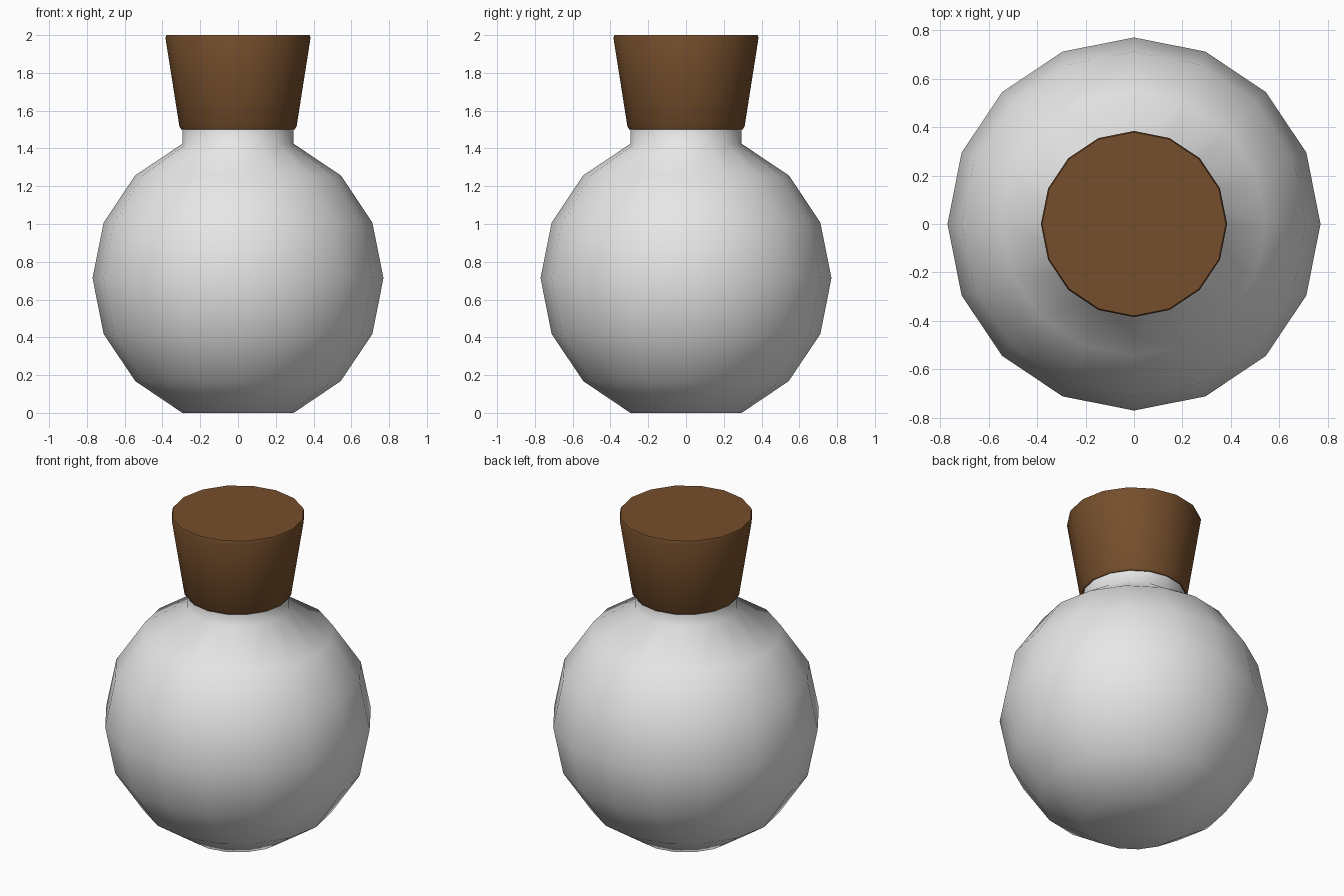
import bpy, bmesh, math

cube = bpy.data.objects.get("Cube")
if cube:
    bpy.data.objects.remove(cube)

SIDES = 16


def make_material(name, rgb):
    mat = bpy.data.materials.new(name)
    mat.use_nodes = True
    colour = (*rgb, 1)
    mat.diffuse_color = colour
    mat.node_tree.nodes["Principled BSDF"].inputs["Base Color"].default_value = colour
    return mat


def lathe(name, profile, mat, sharp_angle):
    """Turn a bottom-to-top (radius, height) profile and cap both ends."""
    bm = bmesh.new()
    rings = []
    for r, z in profile:
        angles = [2 * math.pi * i / SIDES for i in range(SIDES)]
        rings.append([bm.verts.new((r * math.cos(a), r * math.sin(a), z)) for a in angles])
    for low, high in zip(rings, rings[1:]):
        for i in range(SIDES):
            j = (i + 1) % SIDES
            bm.faces.new((low[i], low[j], high[j], high[i]))
    bm.faces.new(rings[0][::-1])
    bm.faces.new(rings[-1])
    mesh = bpy.data.meshes.new(name)
    bm.to_mesh(mesh)
    bm.free()
    mesh.materials.append(mat)
    obj = bpy.data.objects.new(name, mesh)
    bpy.context.collection.objects.link(obj)
    bpy.ops.object.select_all(action='DESELECT')
    obj.select_set(True)
    bpy.context.view_layer.objects.active = obj
    bpy.ops.object.shade_smooth_by_angle(angle=math.radians(sharp_angle))
    return obj


glass = make_material("pale grey glass", (0.8, 0.8, 0.8))
cork = make_material("brown cork", (0.18, 0.077, 0.025))

# Round flask: a sphere cut flat at the base, with a straight neck
RADIUS, CENTRE = 0.77, 0.713
profile = []
for step in range(-3, 4):
    lat = math.radians(22.5 * step)
    profile.append((RADIUS * math.cos(lat), CENTRE + RADIUS * math.sin(lat)))
profile[0] = (profile[0][0], 0)
profile.append((profile[-1][0], 1.52))
lathe("flask", profile, glass, 60)

# Tapered stopper with slightly softened rims
lathe("stopper", [(0.3, 1.5), (0.31, 1.515), (0.384, 1.985), (0.379, 2.0)], cork, 50)
